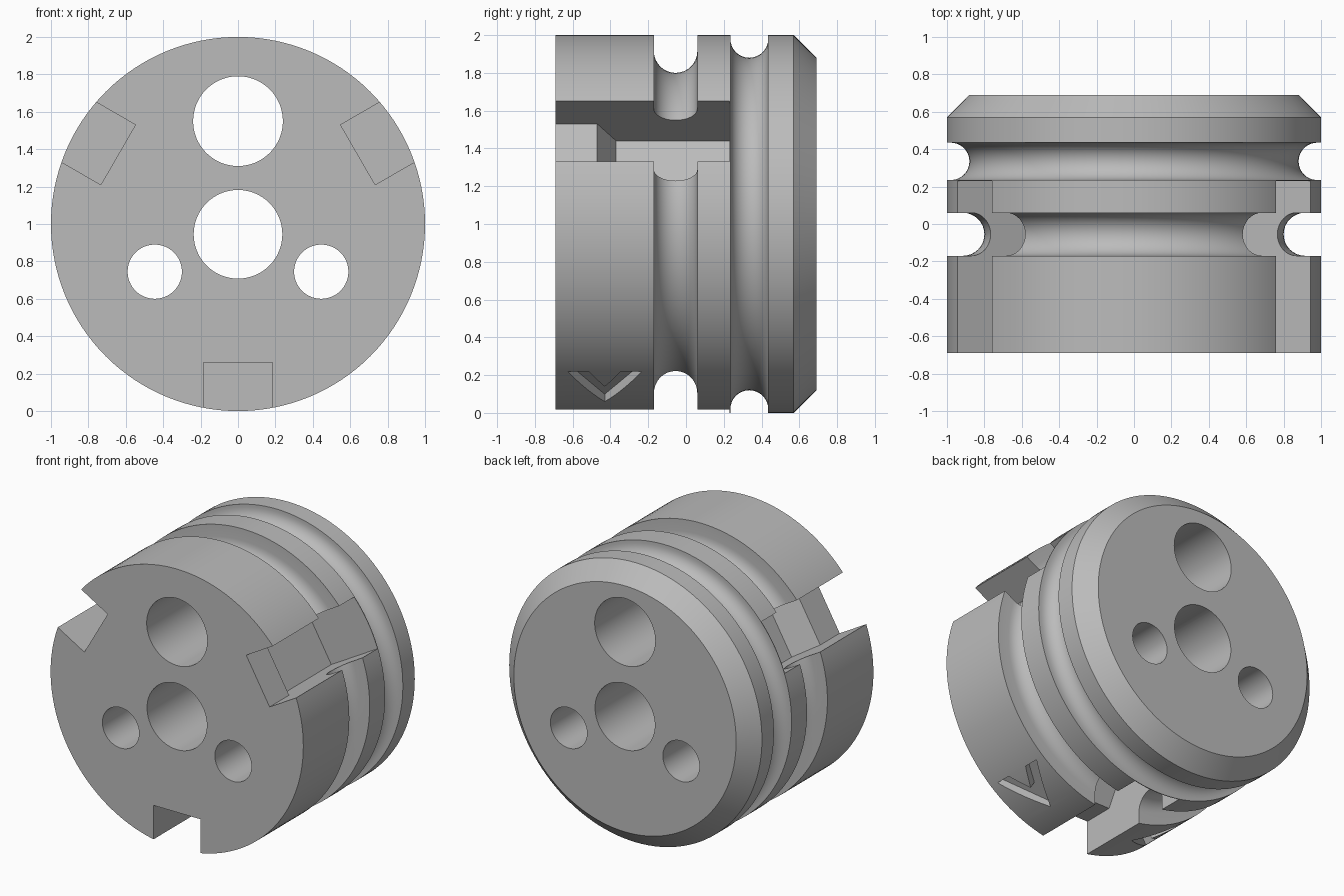
import bpy, bmesh
from math import sin, cos, pi, radians
from mathutils import Vector

if "Cube" in bpy.data.objects:
    bpy.data.objects.remove(bpy.data.objects["Cube"], do_unlink=True)

CENTRE = Vector((0, 0, 1))
SEGMENTS = 128

grey = bpy.data.materials.new("mid grey")
grey.use_nodes = True
colour = (0.5, 0.5, 0.5, 1)
grey.diffuse_color = colour
grey.node_tree.nodes["Principled BSDF"].inputs["Base Color"].default_value = colour


def finish(name, bm):
    bmesh.ops.recalc_face_normals(bm, faces=bm.faces)
    mesh = bpy.data.meshes.new(name)
    bm.to_mesh(mesh)
    bm.free()
    mesh.materials.append(grey)
    obj = bpy.data.objects.new(name, mesh)
    bpy.context.collection.objects.link(obj)
    return obj


def lathe(name, profile):
    """Turn (y, radius) points round the y axis and cap both ends."""
    bm = bmesh.new()
    rings = []
    for y, r in profile:
        rings.append([bm.verts.new(CENTRE + Vector((r * cos(a), y, r * sin(a))))
                      for a in (2 * pi * i / SEGMENTS for i in range(SEGMENTS))])
    for low, high in zip(rings, rings[1:]):
        for i in range(SEGMENTS):
            j = (i + 1) % SEGMENTS
            bm.faces.new((low[i], low[j], high[j], high[i]))
    bm.faces.new(rings[0])
    bm.faces.new(rings[-1])
    return finish(name, bm)


def prism(name, points, sweep):
    """Extrude a flat outline along a vector."""
    bm = bmesh.new()
    face = bm.faces.new([bm.verts.new(p) for p in points])
    moved = bmesh.ops.extrude_face_region(bm, geom=[face], use_keep_orig=True)
    verts = [v for v in moved["geom"] if isinstance(v, bmesh.types.BMVert)]
    bmesh.ops.translate(bm, verts=verts, vec=sweep)
    return finish(name, bm)


def groove(y, radius, bottom, steps=16):
    """Round-bottomed groove with straight upper walls."""
    arc = [(y - radius * cos(pi * i / steps),
            bottom + radius - radius * sin(pi * i / steps)) for i in range(steps + 1)]
    return [(y - radius, 1)] + arc + [(y + radius, 1)]


def frame(degrees):
    a = radians(degrees)
    return Vector((cos(a), 0, sin(a))), Vector((-sin(a), 0, cos(a)))


# Turned body with two grooves and a back chamfer
body = lathe("grooved_body", [(-0.69, 1)] + groove(-0.055, 0.115, 0.8)
             + groove(0.335, 0.1, 0.88) + [(0.57, 1), (0.69, 0.88)])
cutters = []

# Through holes
for x, z, r in ((0, 1.55, 0.24), (0, 0.945, 0.237), (-0.445, 0.745, 0.145), (0.445, 0.745, 0.145)):
    circle = [Vector((x + r * cos(2 * pi * i / 64), -1, z + r * sin(2 * pi * i / 64)))
              for i in range(64)]
    cutters.append(prism("hole_cutter", circle, Vector((0, 2, 0))))

# Three stepped key slots, deeper behind a ramp
slot = [(-0.9, 0.74), (-0.47, 0.74), (-0.37, 0.56), (0.23, 0.56), (0.23, 1.2), (-0.9, 1.2)]
for angle in (30, 150, 270):
    out, side = frame(angle)
    points = [CENTRE + out * r + Vector((0, y, 0)) - side * 0.185 for y, r in slot]
    cutters.append(prism("slot_cutter", points, side * 0.37))

# Engraved arrow marks on both sides of the bottom slot
arrow = [(-0.195, 0.15), (0, -0.174), (0.195, 0.15), (0.085, 0.15), (0, 0.01), (-0.085, 0.15)]
for angle, flip in ((-60, 1), (-120, -1)):
    out, side = frame(angle)
    points = [CENTRE + out * 0.94 + Vector((0, y - 0.43, 0)) + side * s * flip for y, s in arrow]
    cutters.append(prism("arrow_cutter", points, out * 0.2))

# Cut everything, then smooth the round surfaces
bpy.ops.object.select_all(action='DESELECT')
bpy.context.view_layer.objects.active = body
body.select_set(True)
for cutter in cutters:
    cutter.hide_render = True
    mod = body.modifiers.new("cut", 'BOOLEAN')
    mod.operation = 'DIFFERENCE'
    mod.solver = 'EXACT'
    mod.object = cutter
    bpy.ops.object.modifier_apply(modifier=mod.name)
for cutter in cutters:
    bpy.data.objects.remove(cutter, do_unlink=True)
bpy.ops.object.shade_smooth_by_angle(angle=radians(25))
